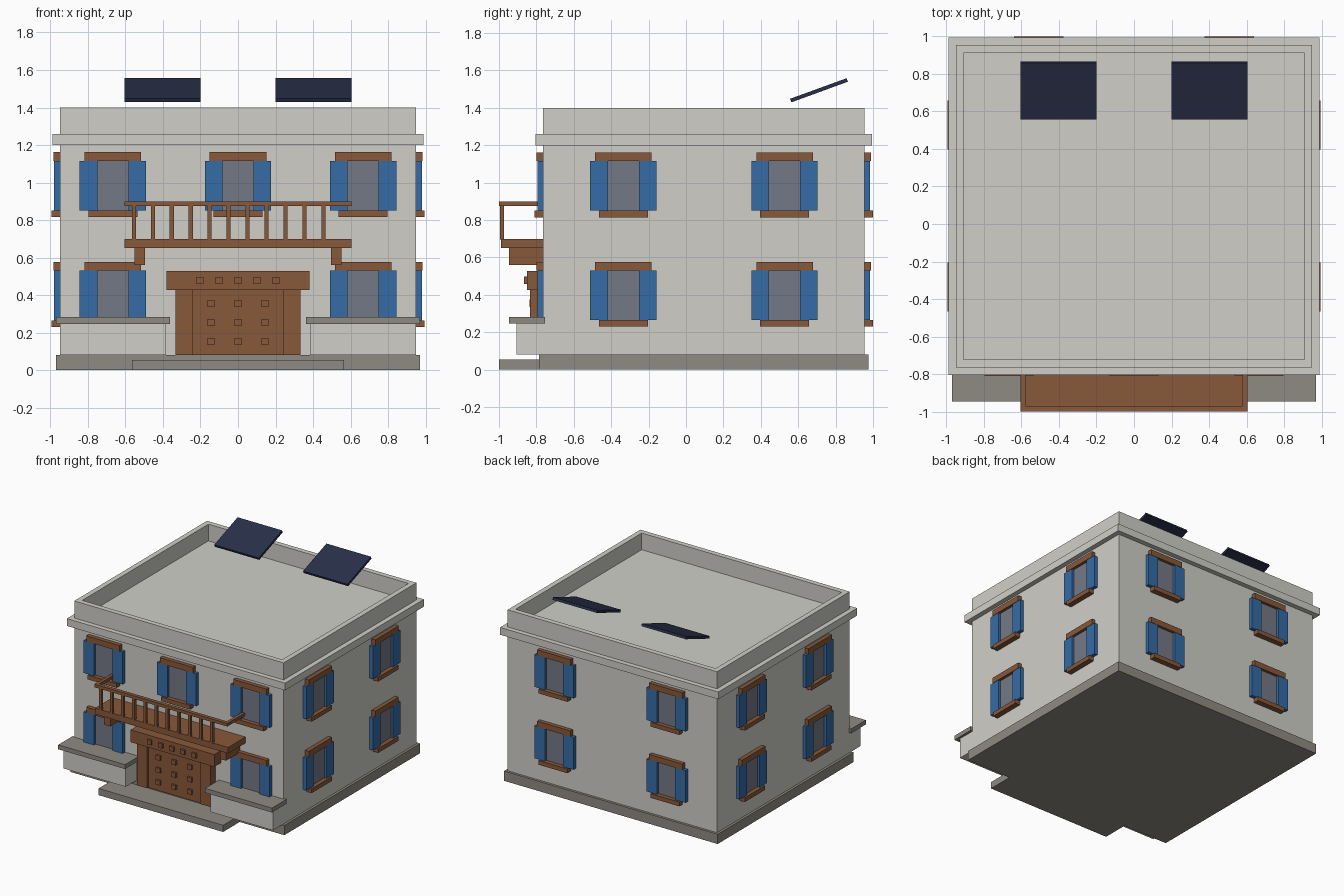
import bpy, bmesh, math
from mathutils import Matrix, Vector

if "Cube" in bpy.data.objects:
    bpy.data.objects.remove(bpy.data.objects["Cube"])


def material(name, srgb):
    m = bpy.data.materials.new(name)
    lin = [((c / 255 + 0.055) / 1.055) ** 2.4 for c in srgb]
    m.diffuse_color = (*lin, 1)
    m.use_nodes = True
    m.node_tree.nodes["Principled BSDF"].inputs["Base Color"].default_value = m.diffuse_color
    return m


WALL = material("pale plaster", (208, 207, 200))
STONE = material("grey stone", (143, 139, 130))
WOOD = material("brown wood", (135, 88, 58))
BLUE = material("blue shutter paint", (53, 108, 166))
GLASS = material("grey glass", (116, 121, 134))
SOLAR = material("dark navy panel", (41, 47, 72))


def finish(bm, name, mat):
    bmesh.ops.recalc_face_normals(bm, faces=bm.faces)
    me = bpy.data.meshes.new(name)
    bm.to_mesh(me)
    bm.free()
    me.materials.append(mat)
    ob = bpy.data.objects.new(name, me)
    bpy.context.collection.objects.link(ob)
    return ob


def add_box(bm, x, y, z, matrix=Matrix()):
    """Add a box from (min, max) pairs on each axis."""
    lo, hi = Vector((x[0], y[0], z[0])), Vector((x[1], y[1], z[1]))
    m = matrix @ Matrix.Translation((lo + hi) / 2) @ Matrix.Diagonal((*(hi - lo), 1))
    bmesh.ops.create_cube(bm, size=1, matrix=m)


def box(name, mat, x, y, z, matrix=Matrix()):
    bm = bmesh.new()
    add_box(bm, x, y, z, matrix)
    return finish(bm, name, mat)


W, FRONT, BACK = 0.95, -0.765, 0.955   # wall planes

# House body with sunken flat roof behind a parapet
bm = bmesh.new()
add_box(bm, (-W, W), (FRONT, BACK), (0.04, 1.4))
bm.normal_update()
top = max(bm.faces, key=lambda f: f.calc_center_median().z)
bmesh.ops.inset_region(bm, faces=[top], thickness=0.06)
ext = bmesh.ops.extrude_face_region(bm, geom=[top])
for v in [g for g in ext["geom"] if isinstance(g, bmesh.types.BMVert)]:
    v.co.z = 1.263
if top.is_valid:
    bmesh.ops.delete(bm, geom=[top], context='FACES_ONLY')
finish(bm, "house_walls", WALL)

# Cornice, plinth and entrance step
box("cornice", WALL, (-0.99, 0.99), (FRONT - 0.04, BACK + 0.04), (1.2, 1.26))
box("plinth", STONE, (-0.97, 0.97), (-0.785, 0.975), (0, 0.08))
box("entrance_step", STONE, (-0.565, 0.565), (-1.0, -0.78), (0, 0.055))

# Low walls with stone caps, either side of the door
for s, side in ((-1, "left"), (1, "right")):
    box(side + "_low_wall", WALL, sorted((s * 0.385, s * 0.95)), (-0.905, FRONT + 0.01), (0.08, 0.25))
    box(side + "_low_wall_cap", STONE, sorted((s * 0.363, s * 0.97)), (-0.945, FRONT + 0.01), (0.247, 0.283))

# Door, posts and lintel
box("door", WOOD, (-0.245, 0.245), (-0.82, FRONT + 0.01), (0.08, 0.428))
for s, side in ((-1, "left"), (1, "right")):
    box(side + "_door_post", WOOD, sorted((s * 0.24, s * 0.333)), (-0.835, FRONT + 0.01), (0.08, 0.428))
box("door_lintel", WOOD, (-0.38, 0.38), (-0.85, FRONT + 0.01), (0.427, 0.528))

# Square studs on door and lintel
bm = bmesh.new()
for i in range(-2, 3):
    x = i * 0.101
    add_box(bm, (x - 0.019, x + 0.019), (-0.866, -0.84), (0.459, 0.497))
for x in (-0.143, 0, 0.143):
    for z in (0.152, 0.253, 0.355):
        add_box(bm, (x - 0.019, x + 0.019), (-0.836, -0.81), (z - 0.019, z + 0.019))
finish(bm, "door_studs", WOOD)

# Balcony floor and brackets
box("balcony_floor", WOOD, (-0.604, 0.604), (-0.99, FRONT + 0.01), (0.65, 0.7))
for s, side in ((-1, "left"), (1, "right")):
    box(side + "_balcony_bracket", WOOD, sorted((s * 0.497, s * 0.553)), (-0.945, FRONT + 0.01), (0.56, 0.65))

# Balcony railing: front and side rails, front balusters
box("balcony_front_rail", WOOD, (-0.604, 0.604), (-1.0, -0.97), (0.875, 0.9))
for s, side in ((-1, "left"), (1, "right")):
    box(side + "_balcony_rail", WOOD, sorted((s * 0.578, s * 0.604)), (-0.97, FRONT), (0.875, 0.9))
bm = bmesh.new()
for i in range(11):
    x = -0.555 + i * 0.101
    add_box(bm, (x - 0.011, x + 0.011), (-0.995, -0.973), (0.695, 0.88))
finish(bm, "balcony_balusters", WOOD)


# Windows: built on a wall facing local -y, then turned to each side
def window(label, matrix, z):
    box(label + "_glass", GLASS, (-0.085, 0.085), (-0.01, 0.02), (z, z + 0.265), matrix)
    bm = bmesh.new()
    add_box(bm, (-0.177, -0.083), (-0.03, 0.02), (z, z + 0.265), matrix)
    add_box(bm, (0.083, 0.177), (-0.03, 0.02), (z, z + 0.265), matrix)
    finish(bm, label + "_shutters", BLUE)
    box(label + "_lintel", WOOD, (-0.151, 0.151), (-0.033, 0.02), (z + 0.265, z + 0.312), matrix)
    box(label + "_sill", WOOD, (-0.131, 0.131), (-0.045, 0.02), (z - 0.035, z), matrix)


LOW, HIGH = 0.265, 0.85
places = [("front", x, FRONT, 0, z) for z in (LOW, HIGH) for x in (-0.667, 0, 0.667)
          if not (z == LOW and x == 0)]
places += [("back", x, BACK, 180, z) for z in (LOW, HIGH) for x in (-0.508, 0.508)]
places += [(n, x, y, a, z) for n, x, a in (("right", W, 90), ("left", -W, -90))
           for y in (-0.335, 0.527) for z in (LOW, HIGH)]
for i, (side, x, y, angle, z) in enumerate(places):
    m = Matrix.Translation((x, y, 0)) @ Matrix.Rotation(math.radians(angle), 4, 'Z')
    window(f"{side}_window_{i}", m, z)

# Tilted solar panels above the roof
for s, side in ((-1, "left"), (1, "right")):
    m = Matrix.Translation((s * 0.403, 0.711, 1.494)) @ Matrix.Rotation(math.radians(20), 4, 'X')
    box(side + "_solar_panel", SOLAR, (-0.202, 0.202), (-0.161, 0.161), (-0.01, 0.01), m)
